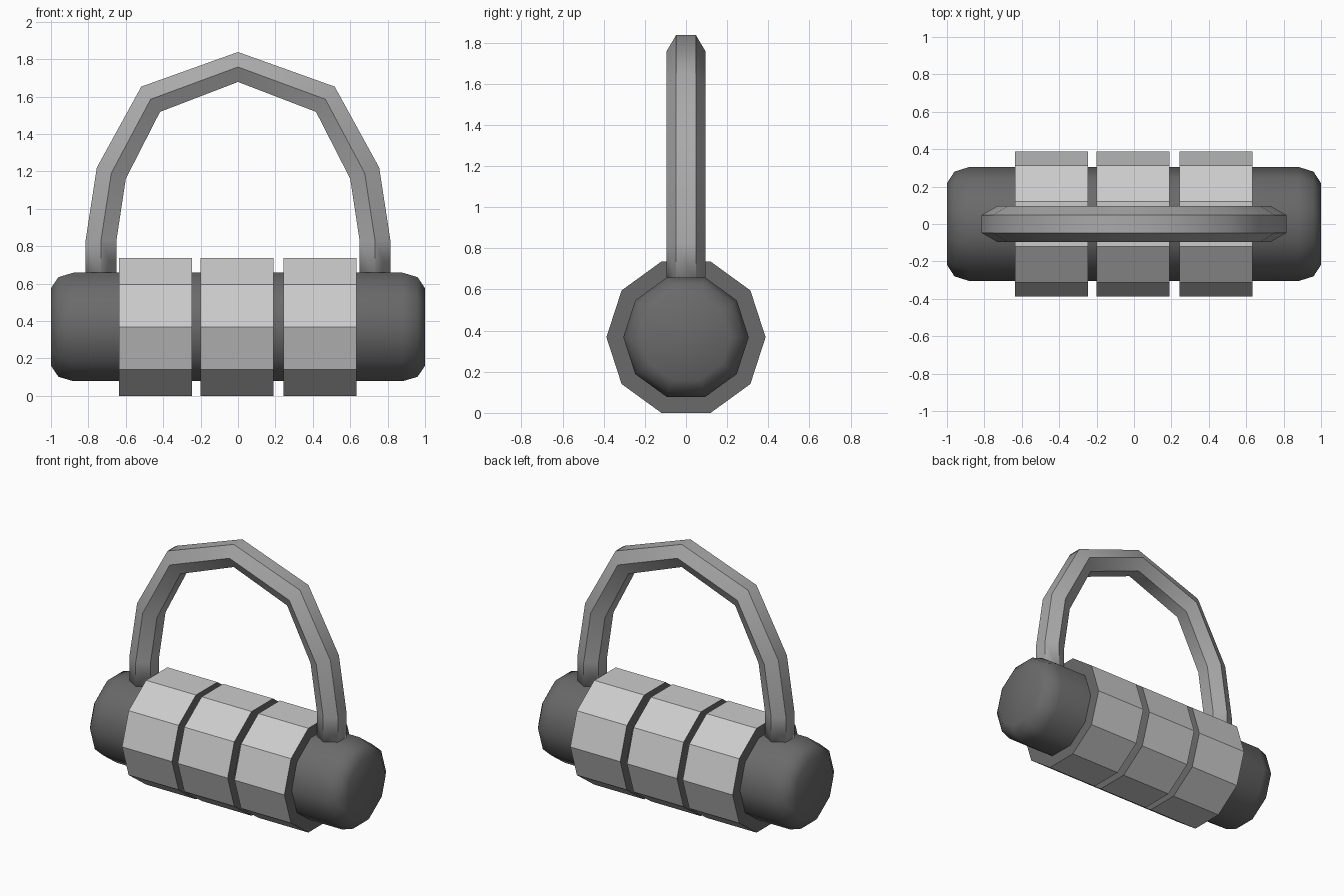
import bpy, bmesh
from math import cos, sin, pi

if "Cube" in bpy.data.objects:
    bpy.data.objects.remove(bpy.data.objects["Cube"])

AXIS_Z = 0.368


def grey(name, v):
    mat = bpy.data.materials.new(name)
    mat.diffuse_color = (v, v, v, 1)
    mat.use_nodes = True
    mat.node_tree.nodes["Principled BSDF"].inputs["Base Color"].default_value = mat.diffuse_color
    return mat


LIGHT = grey("light_grey", 0.8)
MID = grey("mid_grey", 0.4)
DARK = grey("dark_grey", 0.144)


def loft(name, rings, side_mat, cap_mat, smooth=False, sharp_lengthwise=False):
    """Skin a list of equal-length vertex loops and cap both ends."""
    bm = bmesh.new()
    loops = [[bm.verts.new(p) for p in ring] for ring in rings]
    for a, b in zip(loops, loops[1:]):
        n = len(a)
        for i in range(n):
            bm.faces.new((a[i], a[(i + 1) % n], b[(i + 1) % n], b[i]))
        if sharp_lengthwise:
            for u, v in zip(a, b):
                bm.edges.get((u, v)).smooth = False
    for cap in (loops[0], loops[-1]):
        bm.faces.new(cap).material_index = 1
    bmesh.ops.recalc_face_normals(bm, faces=bm.faces)
    for f in bm.faces:
        f.smooth = smooth
    mesh = bpy.data.meshes.new(name)
    bm.to_mesh(mesh)
    bm.free()
    mesh.materials.append(side_mat)
    mesh.materials.append(cap_mat)
    obj = bpy.data.objects.new(name, mesh)
    bpy.context.collection.objects.link(obj)
    return obj


def decagon(x, r):
    return [(x, r * cos(i * pi / 5), AXIS_Z + r * sin(i * pi / 5)) for i in range(10)]


# Smooth dark inner cylinder with rounded ends
half = [(1.0, 0.218), (0.96, 0.28), (0.88, 0.305)]
profile = [(-x, r) for x, r in half] + half[::-1]
loft("core_cylinder", [decagon(x, r) for x, r in profile], DARK, DARK, smooth=True)

# Three faceted dial rings, light rims with dark side faces
for i, x in enumerate((-0.44, -0.005, 0.438)):
    loft(f"dial_ring_{i + 1}", [decagon(x - 0.195, 0.387), decagon(x + 0.195, 0.387)],
         LIGHT, DARK)

# Hexagonal shackle: (outer x, outer z, inner x, inner z) from foot to crown
side = [(0.815, 0.62, 0.65, 0.62), (0.815, 0.83, 0.65, 0.83),
        (0.755, 1.22, 0.60, 1.16), (0.517, 1.653, 0.417, 1.518)]
path = side + [(0, 1.838, 0, 1.678)] + [(-a, b, -c, d) for a, b, c, d in side[::-1]]


def hexagon(ox, oz, ix, iz):
    mx, mz = (ox + ix) / 2, (oz + iz) / 2
    w, n = 0.095, 0.0475
    return [(mx, w, mz), (ox, n, oz), (ox, -n, oz), (mx, -w, mz), (ix, -n, iz), (ix, n, iz)]


# Bends are smooth-shaded, the lengthwise edges stay crisp
loft("shackle", [hexagon(*p) for p in path], MID, MID, smooth=True, sharp_lengthwise=True)
